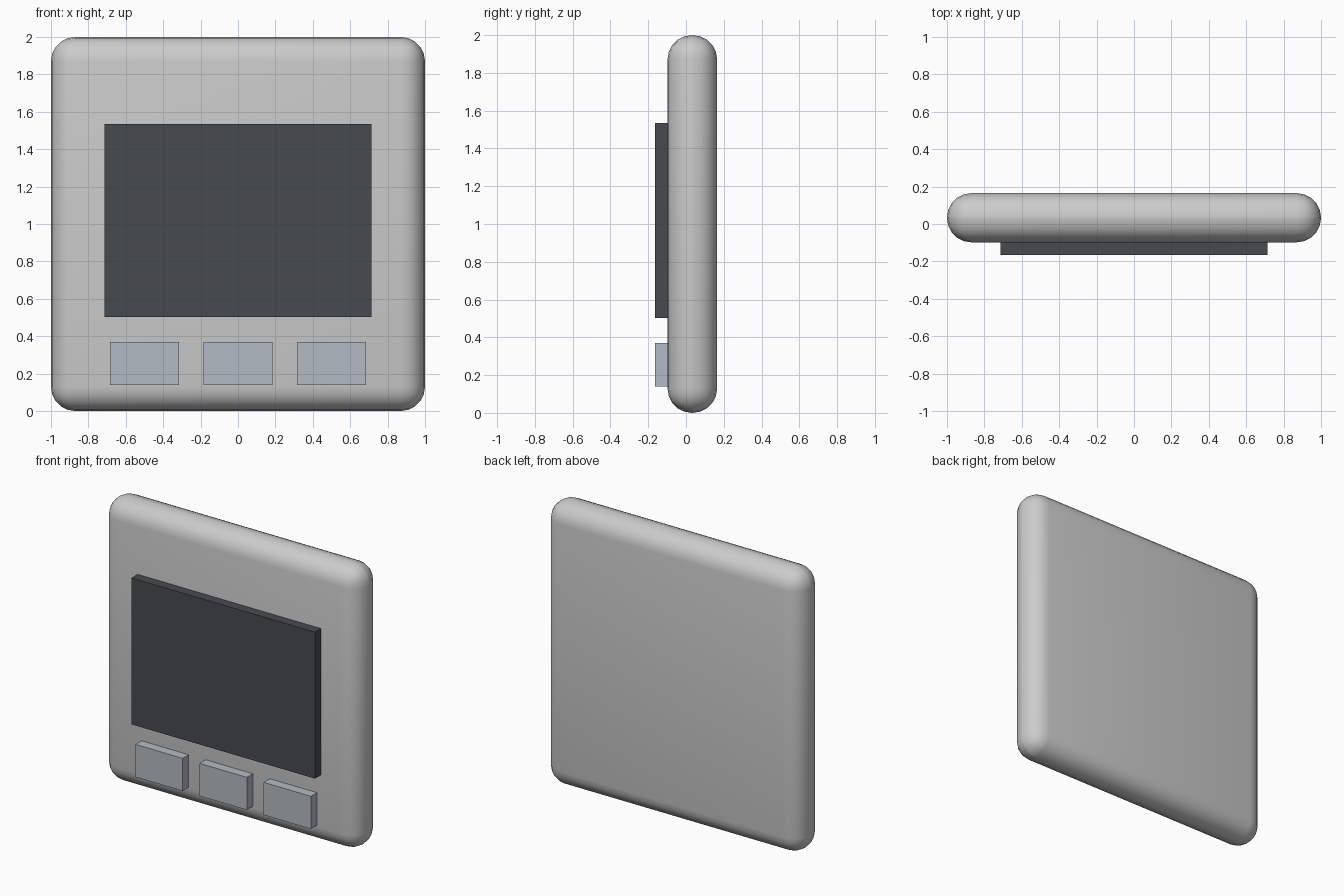
import bpy

if "Cube" in bpy.data.objects:
    bpy.data.objects.remove(bpy.data.objects["Cube"])


def box(name, lo, hi, color=None):
    """Axis-aligned box between two opposite corners."""
    centre = [(a + b) / 2 for a, b in zip(lo, hi)]
    bpy.ops.mesh.primitive_cube_add(size=1, location=centre)
    ob = bpy.context.object
    ob.name = name
    ob.scale = [b - a for a, b in zip(lo, hi)]
    bpy.ops.object.transform_apply(location=False, rotation=False, scale=True)
    if color:
        mat = bpy.data.materials.get(color[0]) or bpy.data.materials.new(color[0])
        mat.diffuse_color = color[1]
        mat.use_nodes = True
        mat.node_tree.nodes["Principled BSDF"].inputs["Base Color"].default_value = mat.diffuse_color
        ob.data.materials.append(mat)
    return ob


SCREEN = ("screen_dark", (0.061, 0.070, 0.080, 1))
BUTTON = ("button_grey", (0.45, 0.50, 0.55, 1))

# Casing: slab with fully rounded edges
casing = box("casing", (-1, -0.098, 0), (1, 0.165, 2))
bevel = casing.modifiers.new("rounded_edges", 'BEVEL')
bevel.width = 0.13
bevel.segments = 5
bpy.ops.object.modifier_apply(modifier=bevel.name)
bpy.ops.object.shade_smooth_by_angle()

# Raised display panel
box("screen", (-0.715, -0.165, 0.503), (0.715, -0.085, 1.535), SCREEN)

# Row of three buttons
for side, x in (("left", -0.5), ("middle", 0.0), ("right", 0.5)):
    box(f"button_{side}", (x - 0.184, -0.165, 0.14), (x + 0.184, -0.085, 0.37), BUTTON)
